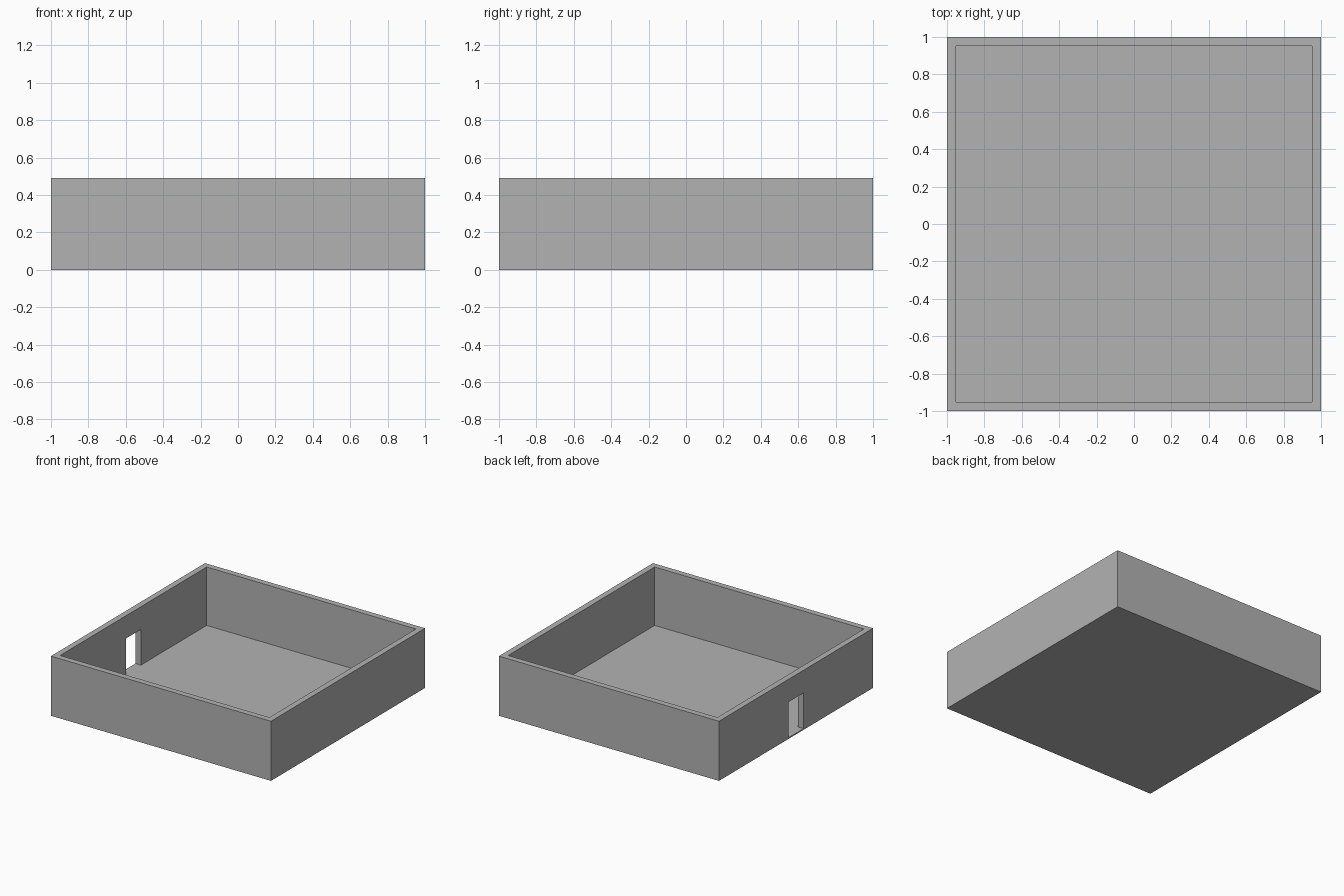
import bpy

if "Cube" in bpy.data.objects:
    bpy.data.objects.remove(bpy.data.objects["Cube"])

H = 0.49        # wall height
T = 0.049       # wall thickness
F = 0.01        # floor thickness
DOOR_W = 0.195  # doorway width
DOOR_TOP = 0.303

grey = bpy.data.materials.new("plain grey")
grey.diffuse_color = (0.45, 0.45, 0.45, 1)
grey.use_nodes = True
grey.node_tree.nodes["Principled BSDF"].inputs["Base Color"].default_value = grey.diffuse_color


def box(name, lo, hi):
    """Axis-aligned box between two corners."""
    bpy.ops.mesh.primitive_cube_add(size=1)
    ob = bpy.context.object
    ob.name = name
    ob.location = [(a + b) / 2 for a, b in zip(lo, hi)]
    ob.scale = [b - a for a, b in zip(lo, hi)]
    bpy.ops.object.transform_apply(location=True, rotation=False, scale=True)
    ob.data.materials.append(grey)
    return ob


def cut(target, cutter):
    """Subtract a hidden helper from a part."""
    mod = target.modifiers.new(cutter.name, 'BOOLEAN')
    mod.operation = 'DIFFERENCE'
    mod.solver = 'EXACT'
    mod.object = cutter
    cutter.hide_render = True
    cutter.hide_set(True)


# Open-topped room: solid block hollowed down to a thin floor
room = box("room_walls_and_floor", (-1, -1, 0), (1, 1, H))
inside = box("room_hollow_cutter", (-1 + T, -1 + T, F), (1 - T, 1 - T, H + 0.2))
cut(room, inside)

# Doorway through the middle of the left wall
door = box("doorway_cutter", (-1.1, -DOOR_W / 2, F), (-0.85, DOOR_W / 2, DOOR_TOP))
cut(room, door)
